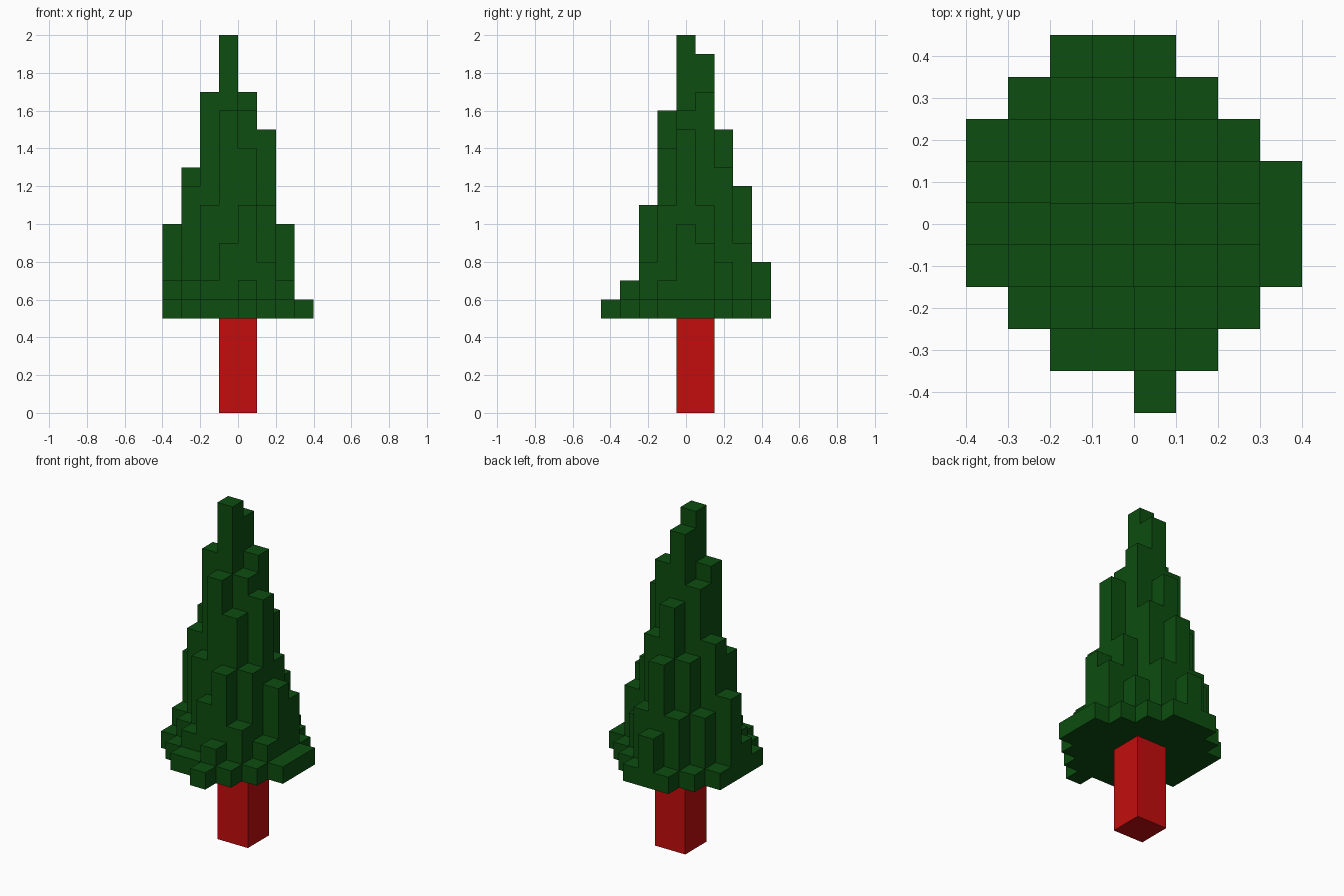
import bpy
import bmesh

cube = bpy.data.objects.get("Cube")
if cube:
    bpy.data.objects.remove(cube, do_unlink=True)

CELL = 0.1
X0, Y0 = -0.4, -0.45      # front left corner of the grid of columns
BASE = 0.5                # underside of the foliage

# Column heights in tenths, one row per step from front to back (0 = empty)
HEIGHTS = [
    [0, 0, 0, 0, 6, 0, 0, 0],
    [0, 0, 6, 6, 7, 6, 0, 0],
    [0, 6, 7, 9, 11, 8, 6, 0],
    [6, 7, 11, 16, 14, 11, 7, 6],
    [7, 12, 17, 20, 16, 15, 10, 6],
    [10, 13, 16, 19, 17, 11, 9, 6],
    [6, 9, 12, 15, 13, 8, 6, 0],
    [0, 6, 9, 12, 9, 6, 0, 0],
    [0, 0, 6, 8, 6, 0, 0, 0],
]


def material(name, rgb):
    mat = bpy.data.materials.new(name)
    mat.use_nodes = True
    color = (*rgb, 1.0)
    mat.diffuse_color = color
    bsdf = mat.node_tree.nodes["Principled BSDF"]
    bsdf.inputs["Base Color"].default_value = color
    bsdf.inputs["Roughness"].default_value = 0.8
    return mat


def make_object(name, bm, mat):
    bmesh.ops.remove_doubles(bm, verts=bm.verts, dist=1e-5)
    mesh = bpy.data.meshes.new(name)
    bm.to_mesh(mesh)
    bm.free()
    mesh.materials.append(mat)
    obj = bpy.data.objects.new(name, mesh)
    bpy.context.collection.objects.link(obj)
    return obj


def quad(bm, *points):
    bm.faces.new([bm.verts.new(p) for p in points])


def height(col, row):
    if 0 <= row < len(HEIGHTS) and 0 <= col < len(HEIGHTS[0]):
        return max(HEIGHTS[row][col] * CELL, BASE)
    return BASE


def wall(bm, a, b, low, high):
    """Upright face from a to b, seen from outside with a on the left."""
    if high > low + 1e-6:
        quad(bm, (*a, low), (*b, low), (*b, high), (*a, high))


green = material("dark green", (0.004, 0.075, 0.005))
red = material("red", (0.55, 0.004, 0.004))

# Foliage: stepped columns, with only the outer faces kept
bm = bmesh.new()
for row, line in enumerate(HEIGHTS):
    for col, h in enumerate(line):
        if not h:
            continue
        top = height(col, row)
        x, y = X0 + col * CELL, Y0 + row * CELL
        a, b = (x, y), (x + CELL, y)
        c, d = (x + CELL, y + CELL), (x, y + CELL)
        quad(bm, (*a, top), (*b, top), (*c, top), (*d, top))
        quad(bm, (*d, BASE), (*c, BASE), (*b, BASE), (*a, BASE))
        wall(bm, a, b, height(col, row - 1), top)
        wall(bm, b, c, height(col + 1, row), top)
        wall(bm, c, d, height(col, row + 1), top)
        wall(bm, d, a, height(col - 1, row), top)
make_object("foliage", bm, green)

# Trunk: a square post, two cells wide
bm = bmesh.new()
bmesh.ops.create_cube(bm, size=1.0)
bmesh.ops.scale(bm, vec=(0.2, 0.2, BASE), verts=bm.verts)
bmesh.ops.translate(bm, vec=(0.0, 0.05, BASE / 2), verts=bm.verts)
make_object("trunk", bm, red)
